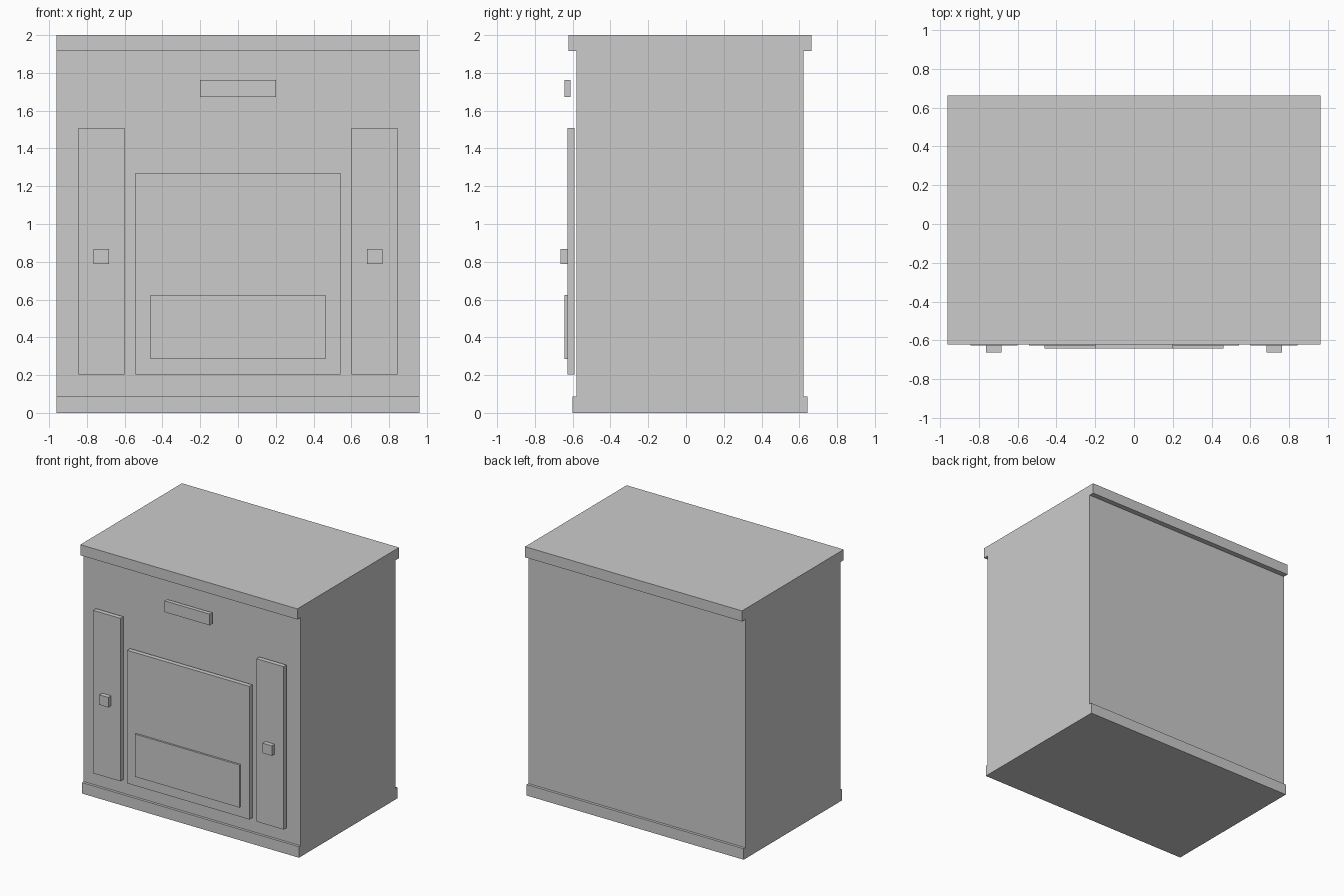
import bpy, bmesh

if "Cube" in bpy.data.objects:
    bpy.data.objects.remove(bpy.data.objects["Cube"])


def make_object(name, bm):
    bmesh.ops.recalc_face_normals(bm, faces=bm.faces)
    mesh = bpy.data.meshes.new(name)
    bm.to_mesh(mesh)
    bm.free()
    ob = bpy.data.objects.new(name, mesh)
    bpy.context.collection.objects.link(ob)
    return ob


def box(name, x, y, z):
    """Box from (min, max) ranges on each axis."""
    bm = bmesh.new()
    bmesh.ops.create_cube(bm, size=1)
    for v in bm.verts:
        v.co = [r[0] if c < 0 else r[1] for c, r in zip(v.co, (x, y, z))]
    return make_object(name, bm)


# Cabinet: side profile (y, z) with base plinth and top lip, swept across x
W = 0.961
profile = [(-0.601, 0), (0.643, 0), (0.643, 0.088), (0.622, 0.088),
           (0.622, 1.915), (0.664, 1.915), (0.664, 2), (-0.622, 2),
           (-0.622, 1.915), (-0.58, 1.915), (-0.58, 0.088), (-0.601, 0.088)]
bm = bmesh.new()
face = bm.faces.new([bm.verts.new((-W, y, z)) for y, z in profile])
sweep = bmesh.ops.extrude_face_region(bm, geom=[face], use_keep_orig=True)
for v in sweep["geom"]:
    if isinstance(v, bmesh.types.BMVert):
        v.co.x = W
make_object("cabinet_body", bm)

# Central door, its raised lower panel and the top plate
PANEL_Y = (-0.628, -0.591)
box("center_door", (-0.542, 0.542), PANEL_Y, (0.204, 1.269))
box("lower_panel", (-0.463, 0.463), (-0.643, -0.628), (0.284, 0.625))
box("top_plate", (-0.2, 0.2), (-0.643, -0.611), (1.672, 1.762))

# Narrow side doors with square knobs
for side, s in (("left", -1), ("right", 1)):
    box(f"{side}_door", sorted((s * 0.602, s * 0.844)), PANEL_Y, (0.204, 1.508))
    box(f"{side}_knob", sorted((s * 0.684, s * 0.764)), (-0.664, -0.628), (0.787, 0.867))
